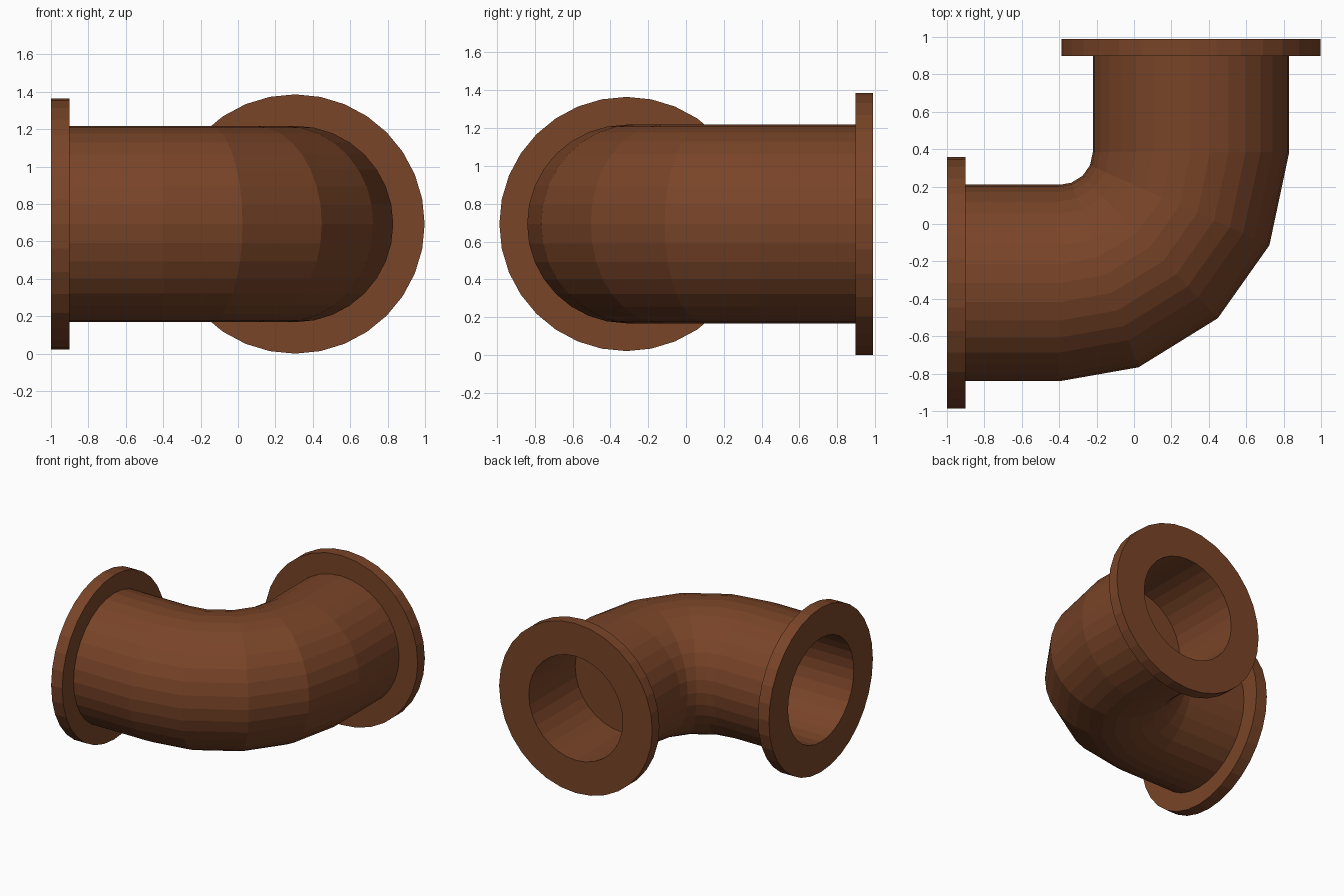
import bpy, bmesh
from math import sin, cos, pi, radians
from mathutils import Vector

cube = bpy.data.objects.get("Cube")
if cube:
    bpy.data.objects.remove(cube)

SIDES = 32
UP = Vector((0, 0, 1))
AXIS_Z = 0.693
BEND = Vector((-0.395, 0.385, AXIS_Z))   # centre of the elbow's turn
BEND_R = 0.70
PIPE_R = 0.525
BORE_R = 0.425

brown = bpy.data.materials.new("rust_brown")
brown.use_nodes = True
colour = (0.19, 0.058, 0.021, 1)
brown.diffuse_color = colour
bsdf = brown.node_tree.nodes["Principled BSDF"]
bsdf.inputs["Base Color"].default_value = colour
bsdf.inputs["Roughness"].default_value = 0.8


def loft(name, rings, cap=False):
    """Skin a chain of circles, each given as (centre, direction, radius)."""
    bm = bmesh.new()
    loops = []
    for centre, direction, radius in rings:
        side = UP.cross(direction)
        angles = [2 * pi * i / SIDES for i in range(SIDES)]
        loops.append([bm.verts.new(centre + radius * (cos(a) * side + sin(a) * UP))
                      for a in angles])
    for low, high in zip(loops, loops[1:]):
        for i in range(SIDES):
            j = (i + 1) % SIDES
            bm.faces.new((low[i], low[j], high[j], high[i]))
    if cap:
        bm.faces.new(loops[-1])
    mesh = bpy.data.meshes.new(name)
    bm.to_mesh(mesh)
    bm.free()
    mesh.materials.append(brown)
    obj = bpy.data.objects.new(name, mesh)
    bpy.context.collection.objects.link(obj)
    return obj


def flange(name, face_centre, outward, radius, thickness, depth):
    """Collar with a blind bore that stops where the elbow begins."""
    profile = [(thickness, PIPE_R - 0.01), (thickness, radius), (0, radius),
               (0, BORE_R), (depth, BORE_R)]
    loft(name, [(face_centre - outward * d, outward, r) for d, r in profile], cap=True)


# Elbow pipe: straight leg, four-step bend, straight leg
along_x, along_y = Vector((1, 0, 0)), Vector((0, 1, 0))
entry = BEND - along_y * BEND_R
leave = BEND + along_x * BEND_R
path = [(Vector((-0.91, entry.y, AXIS_Z)), along_x, PIPE_R)]
for degrees in (0, 20, 43.5, 66, 90):
    a = radians(degrees)
    path.append((BEND + BEND_R * Vector((sin(a), -cos(a), 0)),
                 Vector((cos(a), sin(a), 0)), PIPE_R))
path.append((Vector((leave.x, 0.91, AXIS_Z)), along_y, PIPE_R))
loft("elbow_pipe", path)

# End flanges
flange("side_flange", Vector((-1, entry.y, AXIS_Z)), -along_x, 0.672, 0.10, 0.6)
flange("back_flange", Vector((leave.x, 0.99, AXIS_Z)), along_y, 0.693, 0.093, 0.6)
